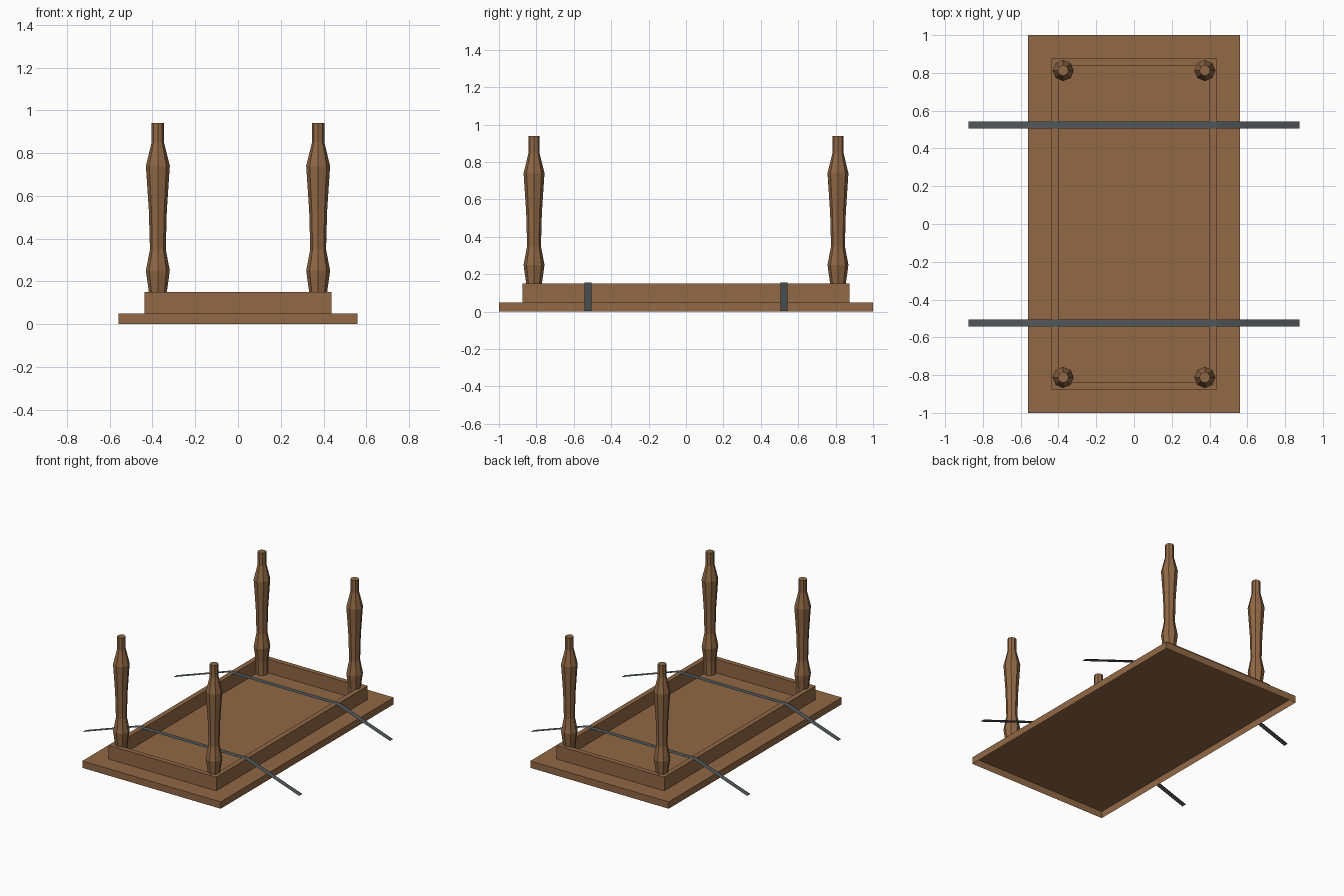
import bpy, bmesh, math

if "Cube" in bpy.data.objects:
    bpy.data.objects.remove(bpy.data.objects["Cube"])


def material(name, color):
    m = bpy.data.materials.new(name)
    m.diffuse_color = color
    m.use_nodes = True
    m.node_tree.nodes["Principled BSDF"].inputs["Base Color"].default_value = m.diffuse_color
    return m


wood = material("brown_wood", (0.285, 0.14, 0.06, 1))
metal = material("dark_grey", (0.08, 0.097, 0.105, 1))


def make(name, bm, mat):
    me = bpy.data.meshes.new(name)
    bm.to_mesh(me)
    bm.free()
    me.materials.append(mat)
    ob = bpy.data.objects.new(name, me)
    bpy.context.collection.objects.link(ob)
    return ob


# Upturned table top: a shell open on the ground side
bm = bmesh.new()
bmesh.ops.create_cube(bm, size=1)
for v in bm.verts:
    v.co = (v.co.x * 1.12, v.co.y * 2, (v.co.z + 0.5) * 0.05)
bm.normal_update()
bottom = [f for f in bm.faces if f.calc_center_median().z < 0.001]
bmesh.ops.delete(bm, geom=bottom, context='FACES_ONLY')
make("table_top", bm, wood)

# Apron: hollow rectangular frame standing on the top
bm = bmesh.new()
loops = []
for hx, hy, z in ((0.437, 0.875, 0.05), (0.437, 0.875, 0.15),
                  (0.401, 0.839, 0.15), (0.401, 0.839, 0.05)):
    loops.append([bm.verts.new((sx * hx, sy * hy, z))
                  for sx, sy in ((-1, -1), (1, -1), (1, 1), (-1, 1))])
for a, b in zip(loops, loops[1:]):
    for i in range(4):
        j = (i + 1) % 4
        bm.faces.new((a[i], a[j], b[j], b[i]))
make("apron_frame", bm, wood)

# Turned legs: radius and height profile, eight flat sides
PROFILE = ((0.042, 0.05), (0.042, 0.15), (0.056, 0.25), (0.037, 0.35),
           (0.042, 0.53), (0.056, 0.74), (0.029, 0.85), (0.029, 0.94))
SIDES = 8
for yname, sy in (("front", -1), ("back", 1)):
    for xname, sx in (("left", -1), ("right", 1)):
        bm = bmesh.new()
        rings = []
        for r, z in PROFILE:
            angles = [2 * math.pi * i / SIDES for i in range(SIDES)]
            rings.append([bm.verts.new((r * math.cos(t), r * math.sin(t), z))
                          for t in angles])
        for a, b in zip(rings, rings[1:]):
            for i in range(SIDES):
                j = (i + 1) % SIDES
                bm.faces.new((a[i], a[j], b[j], b[i]))
        bm.faces.new(rings[-1])
        leg = make(f"{yname}_{xname}_leg", bm, wood)
        leg.location = (sx * 0.375, sy * 0.8125, 0)

# Thin straps over the apron, sloping to the ground on both sides
for name, y in (("front_strap", -0.525), ("back_strap", 0.525)):
    bm = bmesh.new()
    pairs = [[bm.verts.new((x, y + s * 0.0185, z)) for s in (-1, 1)]
             for x, z in ((-0.875, 0.004), (-0.437, 0.155), (0.437, 0.155), (0.875, 0.004))]
    for a, b in zip(pairs, pairs[1:]):
        bm.faces.new((a[0], b[0], b[1], a[1]))
    make(name, bm, metal)
